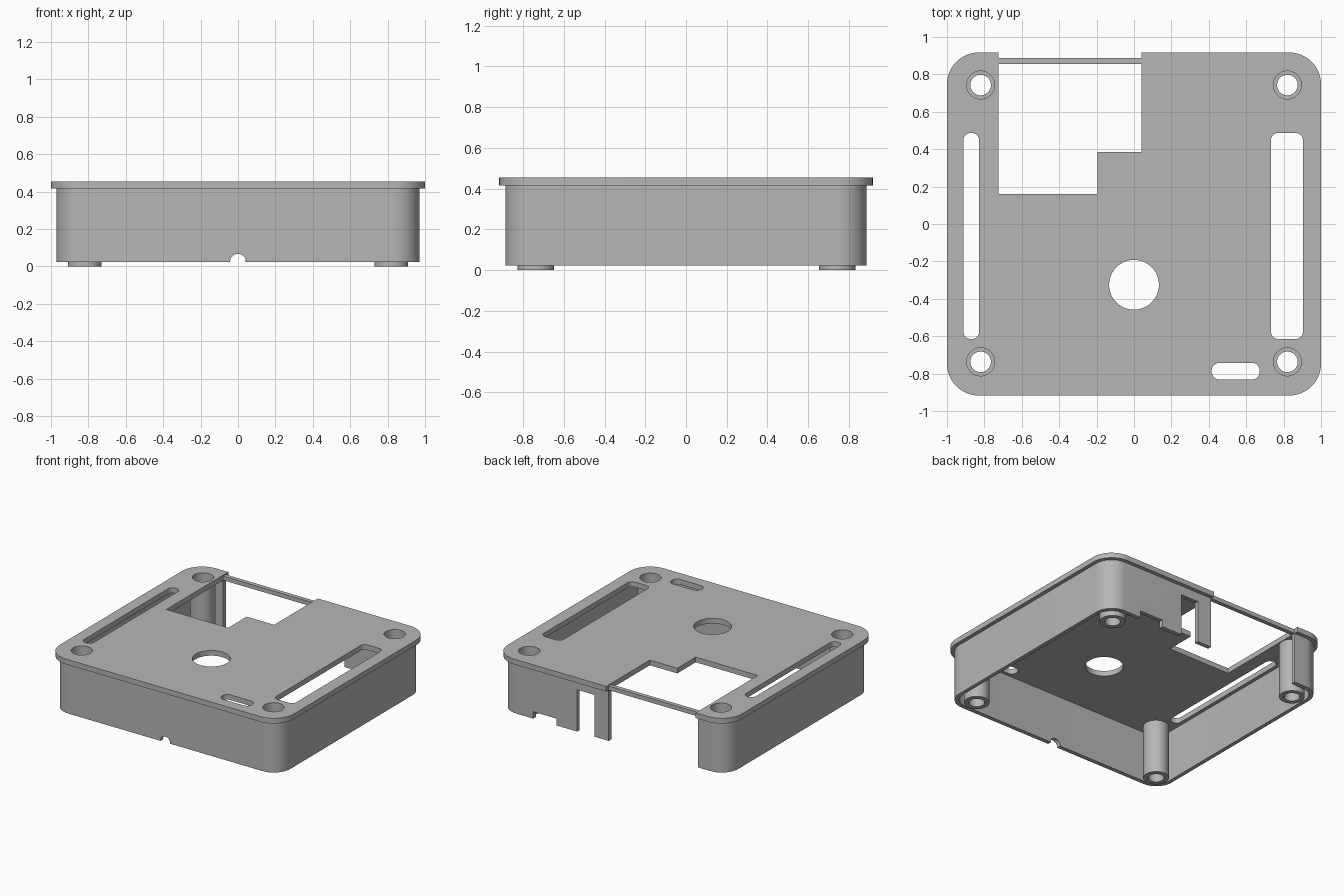
import bpy, bmesh, math

if "Cube" in bpy.data.objects:
    bpy.data.objects.remove(bpy.data.objects["Cube"], do_unlink=True)

grey = bpy.data.materials.new("light grey plastic")
grey.use_nodes = True
grey.diffuse_color = (0.47, 0.47, 0.47, 1)
grey.node_tree.nodes["Principled BSDF"].inputs["Base Color"].default_value = grey.diffuse_color

LID_BOTTOM, LID_TOP, WALL_BOTTOM = 0.415, 0.455, 0.022
HALF_Y = 0.917
OPEN_L, OPEN_R = -0.725, 0.04          # rear opening along x
POSTS = [(x, y) for x in (-0.82, 0.82) for y in (-0.737, 0.743)]


def prism(name, outline, z0, z1):
    """Extrude a flat counter-clockwise outline from z0 to z1."""
    bm = bmesh.new()
    face = bm.faces.new([bm.verts.new((x, y, z0)) for x, y in outline])
    new = bmesh.ops.extrude_face_region(bm, geom=[face])["geom"]
    bmesh.ops.translate(bm, vec=(0, 0, z1 - z0),
                        verts=[v for v in new if isinstance(v, bmesh.types.BMVert)])
    bmesh.ops.recalc_face_normals(bm, faces=bm.faces)
    return make_object(name, bm)


def make_object(name, bm):
    mesh = bpy.data.meshes.new(name)
    bm.to_mesh(mesh)
    bm.free()
    mesh.materials.append(grey)
    obj = bpy.data.objects.new(name, mesh)
    bpy.context.collection.objects.link(obj)
    return obj


def circle(cx, cy, r, n=48):
    return [(cx + r * math.cos(2 * math.pi * i / n), cy + r * math.sin(2 * math.pi * i / n))
            for i in range(n)]


def rounded(x0, x1, y0, y1, r, n=14):
    points = []
    corners = [(x1 - r, y1 - r), (x0 + r, y1 - r), (x0 + r, y0 + r), (x1 - r, y0 + r)]
    for k, (cx, cy) in enumerate(corners):
        for i in range(n + 1):
            a = math.pi / 2 * (k + i / n)
            points.append((cx + r * math.cos(a), cy + r * math.sin(a)))
    return points


def rect(x0, x1, y0, y1):
    return [(x0, y0), (x1, y0), (x1, y1), (x0, y1)]


def cut(target, cutter):
    """Subtract the cutter from the target and discard it."""
    mod = target.modifiers.new("cut", "BOOLEAN")
    mod.operation, mod.solver, mod.object = "DIFFERENCE", "EXACT", cutter
    cutter.hide_render = True
    bpy.context.view_layer.objects.active = target
    bpy.ops.object.modifier_apply(modifier=mod.name)
    bpy.data.objects.remove(cutter, do_unlink=True)


def smooth(obj):
    bpy.ops.object.select_all(action="DESELECT")
    obj.select_set(True)
    bpy.context.view_layer.objects.active = obj
    bpy.ops.object.shade_smooth_by_angle(angle=math.radians(30))


# Lid plate with its openings
lid = prism("lid_plate", rounded(-1, 1, -HALF_Y, HALF_Y, 0.17), LID_BOTTOM, LID_TOP)
wall_y = HALF_Y - 0.03
bar_y = wall_y - 0.032
openings = [
    rounded(-0.912, -0.828, -0.615, 0.487, 0.04),
    rounded(0.732, 0.903, -0.615, 0.487, 0.04),
    rounded(0.415, 0.672, -0.832, -0.742, 0.043),
    circle(0, -0.325, 0.133, 64),
    [(OPEN_L, 0.16), (-0.195, 0.16), (-0.195, 0.385), (OPEN_R, 0.385),
     (OPEN_R, bar_y), (OPEN_L, bar_y)],
    rect(OPEN_L, OPEN_R, wall_y, 1.1),
] + [circle(x, y, 0.075) for x, y in POSTS]
for outline in openings:
    cut(lid, prism("cutter", outline, 0.3, 0.6))
# Rear bar sits slightly below the lid surface
cut(lid, prism("cutter", rect(OPEN_L, OPEN_R, bar_y - 0.05, 1.1), 0.447, 0.6))
smooth(lid)

# Hollow side walls
walls = prism("side_walls", rounded(-0.97, 0.97, -wall_y, wall_y, 0.14), WALL_BOTTOM, LID_BOTTOM)
cut(walls, prism("cutter", rounded(-0.94, 0.94, -bar_y, bar_y, 0.11), -0.1, 0.6))
# Rear opening, port slot and shallow notch
for x0, x1, top in [(OPEN_L, OPEN_R, 0.6), (0.16, 0.31, 0.345), (0.485, 0.685, 0.075)]:
    cut(walls, prism("cutter", rect(x0, x1, 0.8, 1.1), -0.1, top))
# Round cable notch at the front
notch = prism("cutter", circle(0, 0, 0.042, 32), -0.15, 0.15)
notch.rotation_euler.x = math.pi / 2
notch.location = (0, -wall_y, 0.025)
bpy.context.view_layer.update()
cut(walls, notch)
smooth(walls)


def screw_post(name, cx, cy, n=48):
    """Tube with a wide bore from above and a narrow hole through the foot."""
    profile = [(0.09, 0), (0.09, LID_BOTTOM), (0.075, LID_BOTTOM),
               (0.075, 0.1), (0.055, 0.1), (0.055, 0)]
    bm = bmesh.new()
    rings = [[bm.verts.new((x, y, z)) for x, y in circle(cx, cy, r, n)] for r, z in profile]
    for a, b in zip(rings, rings[1:] + rings[:1]):
        for i in range(n):
            j = (i + 1) % n
            bm.faces.new((a[i], a[j], b[j], b[i]))
    bmesh.ops.recalc_face_normals(bm, faces=bm.faces)
    smooth(make_object(name, bm))


# Screw posts in the four corners
for x, y in POSTS:
    screw_post(f"screw_post_{'back' if y > 0 else 'front'}_{'left' if x > 0 else 'right'}", x, y)
